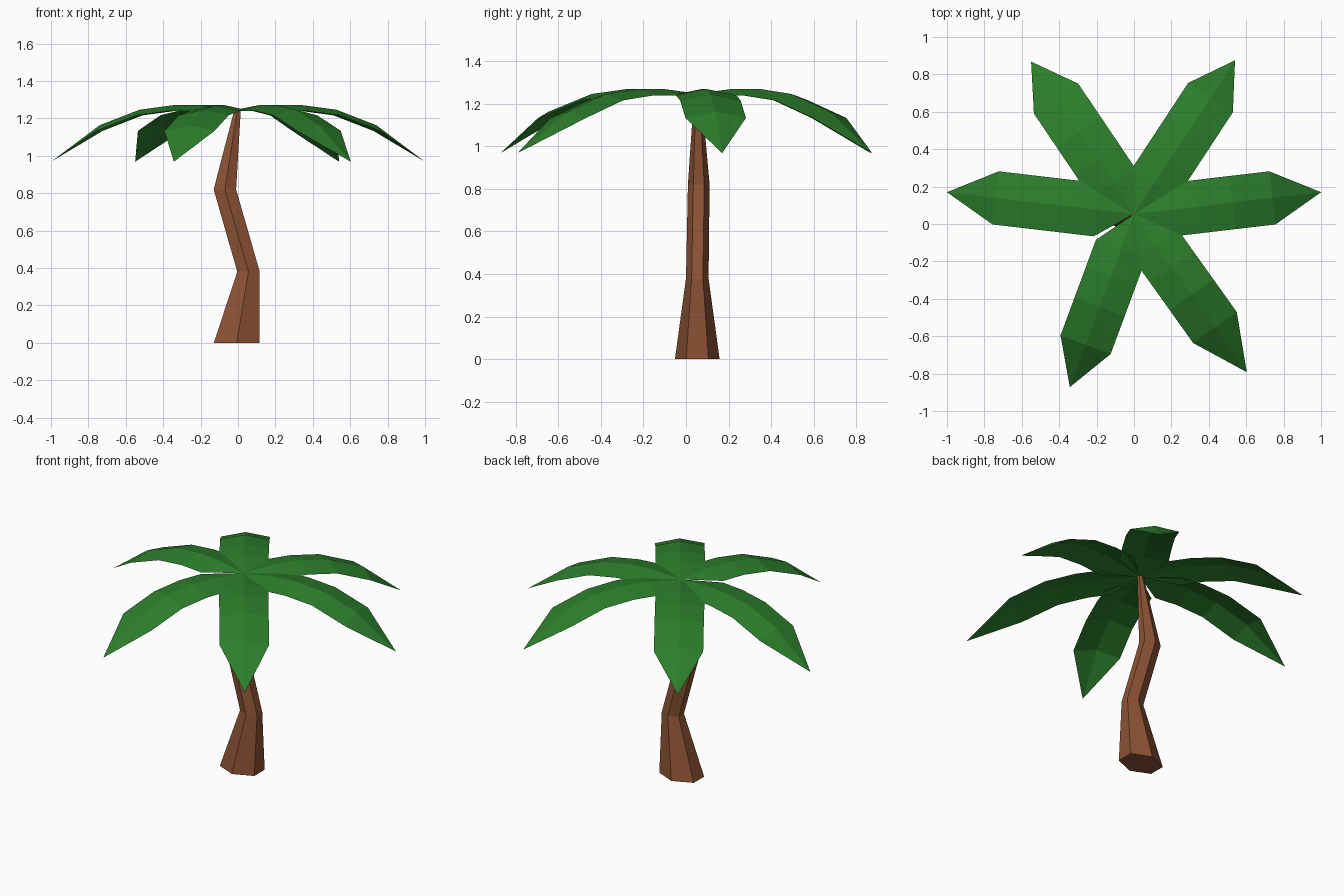
import bpy, bmesh
from math import sin, cos, radians

if "Cube" in bpy.data.objects:
    bpy.data.objects.remove(bpy.data.objects["Cube"])


def material(name, rgb):
    m = bpy.data.materials.new(name)
    m.diffuse_color = (*rgb, 1)
    m.use_nodes = True
    m.node_tree.nodes["Principled BSDF"].inputs["Base Color"].default_value = m.diffuse_color
    return m


def make_object(name, bm, mat):
    mesh = bpy.data.meshes.new(name)
    bm.to_mesh(mesh)
    bm.free()
    mesh.materials.append(mat)
    ob = bpy.data.objects.new(name, mesh)
    bpy.context.collection.objects.link(ob)
    return ob


bark = material("bark", (0.26, 0.085, 0.035))
green = material("leaf_green", (0.025, 0.21, 0.025))

# Trunk: crooked six-sided tube; each ring is (x, y, z, half width x, half width y)
RINGS = [(-0.007, 0.053, 0.0, 0.122, 0.105),
         (0.056, 0.053, 0.38, 0.060, 0.053),
         (-0.070, 0.060, 0.82, 0.060, 0.051),
         (-0.002, 0.055, 1.248, 0.017, 0.017)]
bm = bmesh.new()
loops = []
for x, y, z, hx, hy in RINGS:
    angles = [radians(30 + 60 * i) for i in range(6)]
    loops.append([bm.verts.new((x + hx / cos(radians(30)) * cos(a), y + hy * sin(a), z))
                  for a in angles])
for low, high in zip(loops, loops[1:]):
    for i in range(6):
        j = (i + 1) % 6
        bm.faces.new((low[i], low[j], high[j], high[i]))
bm.faces.new(loops[0][::-1])
bm.faces.new(loops[-1])
make_object("trunk", bm, bark)

# Fronds: creased thin blades; each row is (distance out, ridge height)
CROWN = (0.0, 0.053)
ROWS = [(0.2, 1.27), (0.35, 1.27), (0.53, 1.246), (0.745, 1.163)]
HALF_WIDTH, DROP = 0.143, 0.03


def frond(name, tip_x, tip_y):
    dx, dy = tip_x - CROWN[0], tip_y - CROWN[1]
    length = (dx * dx + dy * dy) ** 0.5
    ux, uy = dx / length, dy / length
    bm = bmesh.new()

    def point(along, across, z):
        return bm.verts.new((CROWN[0] + ux * along - uy * across,
                             CROWN[1] + uy * along + ux * across, z))

    root = point(0, 0, 1.248)
    tip = point(length, 0, 0.968)
    rows = [[point(d, -HALF_WIDTH, z - DROP), point(d, 0, z), point(d, HALF_WIDTH, z - DROP)]
            for d, z in ROWS]
    for k in (0, 1):
        bm.faces.new((root, rows[0][k], rows[0][k + 1]))
        for a, b in zip(rows, rows[1:]):
            bm.faces.new((a[k], b[k], b[k + 1], a[k + 1]))
        bm.faces.new((rows[-1][k], tip, rows[-1][k + 1]))
    make_object(name, bm, green)


TIPS = [(1.0, 0.17), (0.54, 0.875), (-0.55, 0.868),
        (-1.0, 0.17), (-0.343, -0.872), (0.603, -0.792)]
for n, (tx, ty) in enumerate(TIPS, 1):
    frond(f"frond_{n}", tx, ty)
